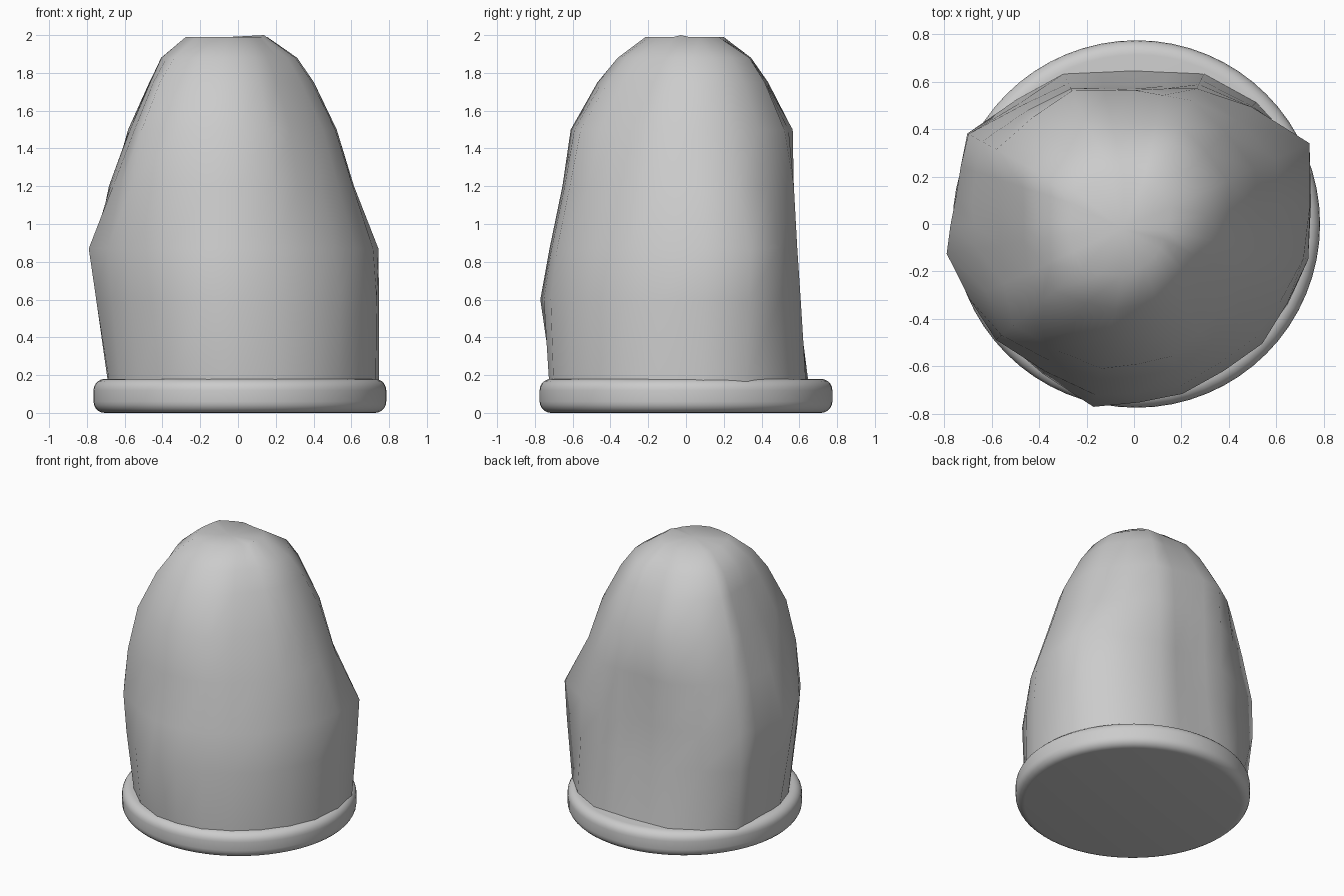
import bpy, bmesh
from math import sin, cos, radians

if "Cube" in bpy.data.objects:
    bpy.data.objects.remove(bpy.data.objects["Cube"])


def finish(bm, name, angle):
    bmesh.ops.recalc_face_normals(bm, faces=bm.faces)
    me = bpy.data.meshes.new(name)
    bm.to_mesh(me)
    bm.free()
    ob = bpy.data.objects.new(name, me)
    bpy.context.collection.objects.link(ob)
    bpy.ops.object.select_all(action='DESELECT')
    ob.select_set(True)
    bpy.context.view_layer.objects.active = ob
    bpy.ops.object.shade_smooth_by_angle(angle=radians(angle))
    return ob


# round base disc with softened rim
bm = bmesh.new()
bmesh.ops.create_cone(bm, cap_ends=True, segments=64, radius1=0.775, radius2=0.775, depth=0.18)
bmesh.ops.translate(bm, verts=bm.verts, vec=(0.01, 0, 0.09))
rim = [e for e in bm.edges if abs(e.verts[0].co.z - e.verts[1].co.z) < 1e-4]
bmesh.ops.bevel(bm, geom=rim, offset=0.06, segments=5, profile=0.5, affect='EDGES')
finish(bm, "base_disc", 40)

# rough stone: each row is one vertical ridge, angle then radius at every level
levels = [0.165, 0.6, 0.87, 1.2, 1.5, 1.75, 1.88, 1.99]
ridges = [
    (24.7, .765, .80, .815, .655, .56, .435, .34, .17),
    (65, .70, .67, .65, .63, .575, .46, .37, .19),
    (90, .648, .59, .575, .57, .565, .42, .34, .18),
    (115, .70, .655, .635, .63, .62, .48, .38, .22),
    (151.5, .75, .80, .795, .73, .66, .53, .44, .28),
    (172, .69, .73, .76, .69, .58, .47, .41, .27),
    (189, .69, .76, .80, .67, .57, .47, .41, .28),
    (220, .69, .74, .76, .73, .665, .54, .44, .29),
    (257.5, .725, .79, .74, .67, .625, .48, .37, .22),
    (286, .73, .745, .71, .64, .58, .43, .33, .18),
    (317, .725, .74, .70, .60, .51, .37, .29, .15),
    (348.5, .745, .75, .73, .62, .525, .40, .31, .14),
]
bm = bmesh.new()
n = len(ridges)
rings = []
for i, z in enumerate(levels):
    ring = []
    for k, row in enumerate(ridges):
        nxt = ridges[(k + 1) % n]
        gap = radians((nxt[0] - row[0]) % 360)
        a, r, s = radians(row[0]), row[i + 1], nxt[i + 1]
        # gently bowed facet between neighbouring ridges, rounder at the foot
        chord = 2 * r * s * cos(gap / 2) / (r + s)
        t = 0.9 if i == 0 else 0.4
        m = chord * (1 - t) + (r + s) / 2 * t
        if row[0] in (65, 90):
            m = chord
        ring.append(bm.verts.new((r * cos(a), r * sin(a), z)))
        ring.append(bm.verts.new((m * cos(a + gap / 2), m * sin(a + gap / 2), z)))
    rings.append(ring)
n *= 2
for low, high in zip(rings, rings[1:]):
    for k in range(n):
        bm.faces.new((low[k], low[(k + 1) % n], high[(k + 1) % n], high[k]))
bm.faces.new(rings[0][::-1])
# crown closes the top
crown = bm.verts.new((-0.05, -0.02, 1.99))
for k in range(n):
    bm.faces.new((rings[-1][k], rings[-1][(k + 1) % n], crown))
rings[-1][-2].co.z = 2.0
finish(bm, "stone_body", 60)
